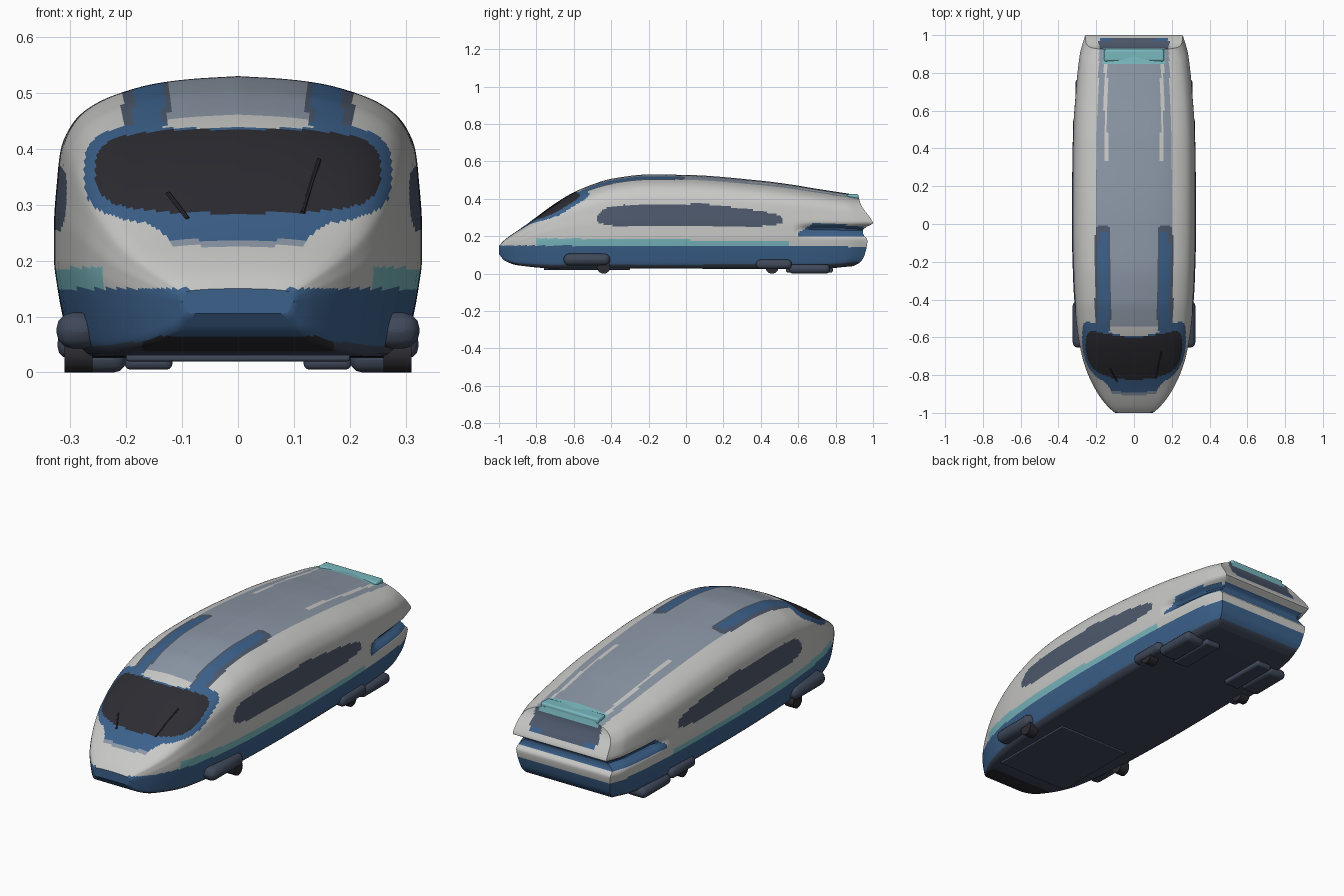
import bpy
import bmesh
from math import exp, radians
from mathutils import Vector
from mathutils.bvhtree import BVHTree

default_cube = bpy.data.objects.get("Cube")
if default_cube:
    bpy.data.objects.remove(default_cube, do_unlink=True)


def make_material(name, color):
    material = bpy.data.materials.new(name)
    material.use_nodes = True
    rgba = (*color, 1)
    material.diffuse_color = rgba
    material.node_tree.nodes["Principled BSDF"].inputs["Base Color"].default_value = rgba
    return material


WHITE, ROOF, BLUE, SLATE, GLASS, CYAN, UNDER = range(7)
materials = [
    make_material("shell white", (.58, .58, .57)),
    make_material("roof grey", (.26, .31, .38)),
    make_material("deep blue", (.045, .12, .26)),
    make_material("window slate", (.075, .1, .15)),
    make_material("dark glass", (.025, .025, .032)),
    make_material("cyan trim", (.19, .48, .52)),
    make_material("underside slate", (.05, .065, .1)),
]


def curve(points, t):
    """Smooth interpolation through (t, value) points without overshoot."""
    if t <= points[0][0]:
        return points[0][1]
    if t >= points[-1][0]:
        return points[-1][1]
    i = next(k for k in range(len(points) - 1) if t <= points[k + 1][0])

    def secant(k):
        k = min(max(k, 0), len(points) - 2)
        (a, b), (c, d) = points[k], points[k + 1]
        return (d - b) / (c - a)

    def slope(k):
        a, b = secant(k - 1), secant(k)
        return 2 * a * b / (a + b) if a * b > 0 else 0

    (t0, v0), (t1, v1) = points[i], points[i + 1]
    span = t1 - t0
    s = (t - t0) / span
    r = 1 - s
    return (v0 * (1 + 2 * s) * r * r + v1 * s * s * (3 - 2 * s)
            + span * s * r * (slope(i) * r - slope(i + 1) * s))


# Body outlines along the length
TOP = [(-1, .15), (-.97, .18), (-.85, .265), (-.7, .375), (-.6, .435), (-.5, .477),
       (-.4, .507), (-.2, .53), (0, .528), (.4, .497), (.7, .457), (1, .42)]
BOTTOM = [(-1, .105), (-.97, .07), (-.9, .045), (-.7, .028), (.5, .026), (.8, .026), (1, .04)]
WIDTH = [(-1, .1), (-.97, .135), (-.9, .19), (-.8, .242), (-.7, .275), (-.55, .302),
         (-.3, .322), (0, .329), (.4, .325), (.7, .31), (.9, .29), (1, .262)]
MIDDLE = [(-1, .13), (-.9, .155), (-.7, .19), (-.5, .2), (1, .2)]
# How far back the tail reaches at each height
REAR = [(.03, .87), (.06, .93), (.1, .955), (.18, .97), (.205, .95), (.23, .945),
        (.25, .965), (.27, 1), (.29, .99), (.37, .935), (.42, .92)]
# Half cross-section, bottom centre to top centre
SECTION = [(0, -1), (.4, -1), (.8, -1), (.91, -.88), (.95, -.6), (.98, -.3), (1, 0), (1, .2),
           (.985, .42), (.965, .6), (.89, .76), (.78, .85), (.64, .91), (.45, .96),
           (.25, .985), (0, 1)]
PER_SPAN, STATIONS, CAP_CUTS = 6, 240, 40
HALF = PER_SPAN * (len(SECTION) - 1)
profile = [tuple(curve([(k, p[axis]) for k, p in enumerate(SECTION)], j / PER_SPAN)
                 for axis in (0, 1)) for j in range(HALF + 1)]


def ramp(value, start, end):
    return min(1, max(0, (value - start) / (end - start)))


def half_section(y):
    """Points of the +x half of the shell at one station."""
    top, bottom, width, middle = (curve(c, y) for c in (TOP, BOTTOM, WIDTH, MIDDLE))
    result = []
    for fx, h in profile:
        z = middle + h * (top - middle if h > 0 else middle - bottom)
        yy = y
        if y > .6:
            yy = .6 + (y - .6) * (curve(REAR, z) - .6) / .4
        # Side groove that wraps round the tail
        dip = .035 * ramp(yy, .58, .68) * exp(-((z - .235) / .022) ** 2)
        result.append(Vector((width * fx - (dip if fx > .8 else 0), yy, z)))
    return result


def blob(a, b, power):
    return abs(a) ** power + abs(b) ** power < 1


def paint(c, n):
    """Colour of the shell at a face centre with a given normal."""
    x, y, z = abs(c.x), c.y, c.z
    if z < .065 and n.z < -.5:
        return GLASS if y < -.84 and x < .17 else UNDER
    # Windscreen and its surround
    if y < -.45:
        if blob(x / .255, (z - .36) / .075, 3.5):
            return GLASS
        if x < .13 and -.61 < y < -.54 and z > .437:
            return WHITE
        if blob(x / .275, (z - .357) / .094, 3.5):
            return BLUE
        if .237 < z < .31 and x < .12 + (z - .237) * 1.3:
            return BLUE
        if .226 < z <= .237 and x < .12:
            return ROOF
    # Roof strips
    if z > .4 and blob((x - .165) / .042, (y + .32) / .31, 8):
        return BLUE if blob((x - .16) / .026, (y + .36) / .32, 8) else SLATE
    # Tail trim and rear window
    if y > .85 and z > .385 and x < .165:
        return CYAN
    if y > .9 and .3 < z <= .4 and x < .185 and n.y > .3:
        return BLUE if z < .32 and x > .11 else SLATE
    # Roof panel with two pale ridges
    if z > .37 and y > -.6 and n.z > .4 and x < .2 - .015 * ramp(y, .3, .9):
        return WHITE if .14 < x < .158 and .33 < y < .86 else ROOF
    # Tail groove
    if y > .6 and .203 < z < .205 + .065 * ramp(y, .58, .68) - .022 * ramp(y, .78, .95):
        return BLUE
    # Side windows
    drop = .06 * max(0, y - .1)
    lean = .5 * (z - .31) if y < 0 else 0
    if x > .2 and blob(((y - .025 - lean) / .495) ** 2, (z - .312 + drop) / (.061 - drop), 3):
        return SLATE
    # Waist stripe and lower skirt
    if .15 < z < .188 - .012 * ramp(y, -.6, .3) and -.8 < y < .55:
        return CYAN
    if z < .145 or (z < .15 and y < .55):
        return BLUE if z > .05 else UNDER
    return WHITE


def link(name, bm):
    mesh = bpy.data.meshes.new(name)
    bm.to_mesh(mesh)
    obj = bpy.data.objects.new(name, mesh)
    bpy.context.collection.objects.link(obj)
    return obj


def smooth(obj, angle=40):
    bpy.ops.object.select_all(action='DESELECT')
    obj.select_set(True)
    bpy.context.view_layer.objects.active = obj
    bpy.ops.object.shade_smooth_by_angle(angle=radians(angle))


# Shell lofted from nose to tail
bm = bmesh.new()
rings = []
for s in range(STATIONS + 1):
    half = half_section(-1 + 2 * s / STATIONS)
    right = [bm.verts.new(p) for p in half]
    left = [bm.verts.new((-p.x, p.y, p.z)) for p in half[1:-1]]
    rings.append(right + left[::-1])
count = len(rings[0])
for a, b in zip(rings, rings[1:]):
    for j in range(count):
        k = (j + 1) % count
        bm.faces.new((a[j], a[k], b[k], b[j]))

# Nose and tail caps, as rows across the width
for ring in (rings[0], rings[-1]):
    rows = []
    for j in range(2 * PER_SPAN, HALF):
        p, q = ring[j], ring[count - j]
        inner = [bm.verts.new(p.co.lerp(q.co, k / CAP_CUTS)) for k in range(1, CAP_CUTS)]
        rows.append([p] + inner + [q])
    for a, b in zip(rows, rows[1:]):
        for k in range(CAP_CUTS):
            bm.faces.new((a[k], a[k + 1], b[k + 1], b[k]))
    for k in range(CAP_CUTS):
        bm.faces.new((rows[-1][k], rows[-1][k + 1], ring[HALF]))
bmesh.ops.recalc_face_normals(bm, faces=bm.faces)
bm.normal_update()
for face in bm.faces:
    face.material_index = paint(face.calc_center_median(), face.normal)
surface = BVHTree.FromBMesh(bm)
shell = link("train_shell", bm)
bm.free()
for material in materials:
    shell.data.materials.append(material)
smooth(shell)


def box(name, center, size, color, bevel=.01):
    bpy.ops.mesh.primitive_cube_add(size=1, location=center)
    obj = bpy.context.object
    obj.name = name
    obj.scale = size
    bpy.ops.object.transform_apply(location=False, rotation=False, scale=True)
    obj.data.materials.append(materials[color])
    modifier = obj.modifiers.new("rounding", 'BEVEL')
    modifier.width = bevel
    modifier.segments = 3
    smooth(obj)
    return obj


def rod(name, start, end, radius, color, sides=24):
    axis = end - start
    bpy.ops.mesh.primitive_cylinder_add(vertices=sides, radius=radius, depth=axis.length,
                                        location=(start + end) / 2)
    obj = bpy.context.object
    obj.name = name
    obj.rotation_euler = axis.to_track_quat('Z', 'Y').to_euler()
    obj.data.materials.append(materials[color])
    smooth(obj)


# Running gear on both sides
for side, label in ((1, "left"), (-1, "right")):
    box(f"front_fairing_{label}", (side * .285, -.53, .075), (.08, .25, .065), UNDER, .03)
    box(f"rear_fairing_{label}", (side * .285, .47, .05), (.075, .19, .05), UNDER, .02)
    box(f"rear_skid_{label}", (side * .255, .66, .025), (.11, .22, .05), UNDER, .022)
    box(f"brake_pad_{label}", (side * .16, .66, .02), (.085, .25, .03), UNDER)
    for place, y in (("front", -.44), ("rear", .46)):
        rod(f"{place}_wheel_{label}", Vector((side * .26, y, .035)),
            Vector((side * .31, y, .035)), .035, GLASS)

# Underside panel and tail lip
box("underside_panel", (0, -.53, .026), (.4, .46, .012), UNDER, .004)
box("tail_lip", (0, .892, .408), (.32, .062, .034), CYAN, .01)

# Wipers resting on the windscreen
for label, ends in (("left", ((.115, .285), (.145, .38))),
                    ("right", ((-.09, .275), (-.125, .32)))):
    hits = [surface.ray_cast(Vector((x, -2, z)), Vector((0, 1, 0)))[0] for x, z in ends]
    rod(f"wiper_{label}", hits[0], hits[1], .004, GLASS, 8)
